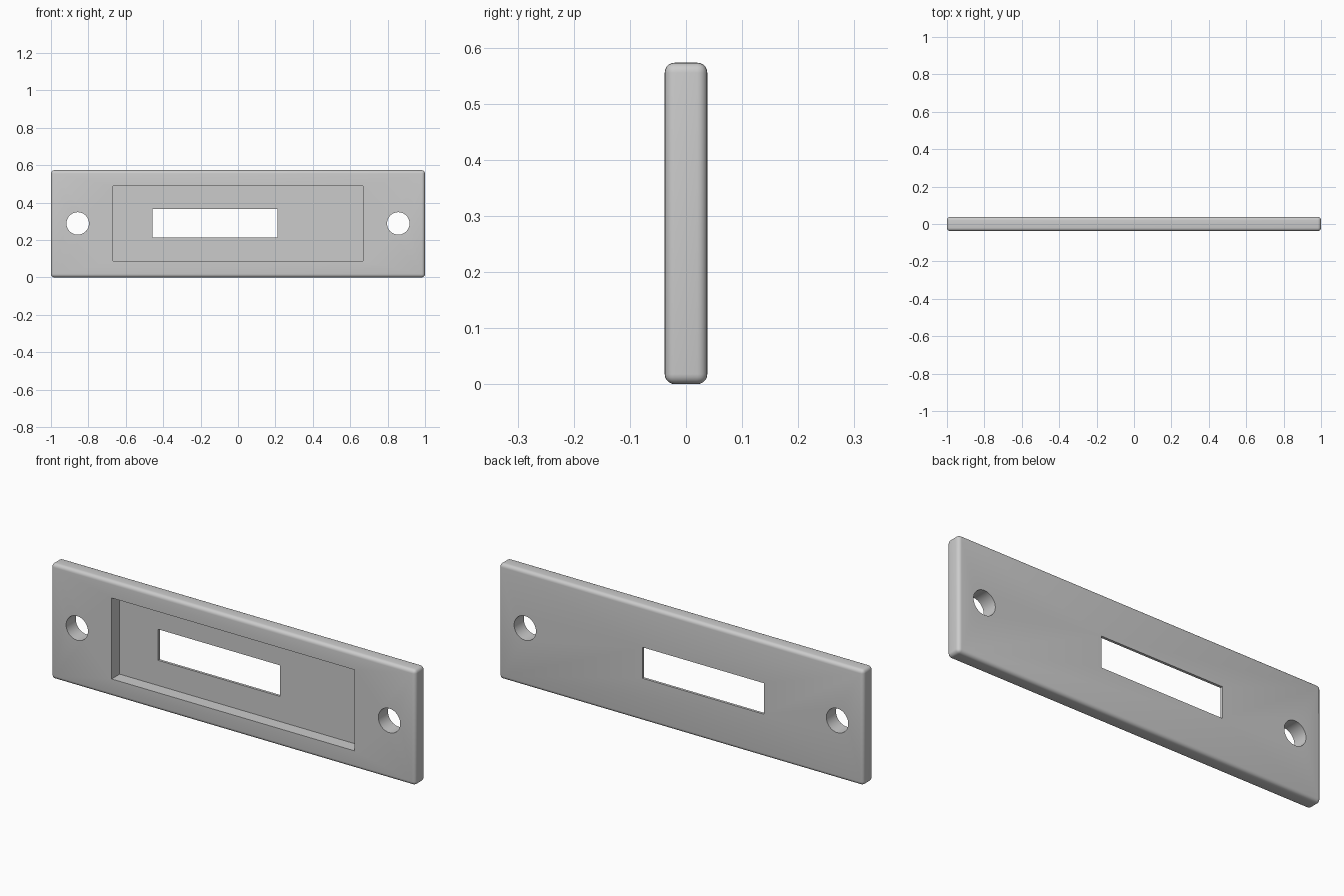
import bpy, math

if "Cube" in bpy.data.objects:
    bpy.data.objects.remove(bpy.data.objects["Cube"])

W, T, H = 2.0, 0.076, 0.573      # plate width, thickness, height
MID = H / 2


def box(name, x0, x1, y0, y1, z0, z1):
    bpy.ops.mesh.primitive_cube_add(size=1, location=((x0 + x1) / 2, (y0 + y1) / 2, (z0 + z1) / 2))
    ob = bpy.context.object
    ob.name = name
    ob.scale = (x1 - x0, y1 - y0, z1 - z0)
    bpy.ops.object.transform_apply(location=True, rotation=False, scale=True)
    return ob


# Plate with rounded outer edges
plate = box("face_plate", -W / 2, W / 2, -T / 2, T / 2, 0, H)
grey = bpy.data.materials.new("light grey")
grey.diffuse_color = (0.6, 0.6, 0.6, 1)
grey.use_nodes = True
grey.node_tree.nodes["Principled BSDF"].inputs["Base Color"].default_value = grey.diffuse_color
plate.data.materials.append(grey)
bevel = plate.modifiers.new("rounded_edges", 'BEVEL')
bevel.width = 0.018
bevel.segments = 5

# Front recess, leaving a thin back wall, and the window slot through it
cutters = [
    box("recess_cutter", -0.667, 0.667, -0.1, T / 2 - 0.013, 0.087, 0.489),
    box("slot_cutter", -0.456, 0.212, -0.1, 0.1, 0.212, 0.366),
]

# Screw holes at both ends
for side, x in (("left", -0.857), ("right", 0.857)):
    bpy.ops.mesh.primitive_cylinder_add(vertices=64, radius=0.06, depth=0.3,
                                        location=(x, 0, MID + 0.002),
                                        rotation=(math.pi / 2, 0, 0))
    bpy.context.object.name = side + "_hole_cutter"
    cutters.append(bpy.context.object)

for cutter in cutters:
    cutter.hide_render = True
    cut = plate.modifiers.new(cutter.name, 'BOOLEAN')
    cut.operation = 'DIFFERENCE'
    cut.solver = 'EXACT'
    cut.object = cutter

# Apply the cuts, remove the helpers and smooth the curved surfaces
bpy.ops.object.select_all(action='DESELECT')
plate.select_set(True)
bpy.context.view_layer.objects.active = plate
for name in [m.name for m in plate.modifiers]:
    bpy.ops.object.modifier_apply(modifier=name)
for cutter in cutters:
    bpy.data.objects.remove(cutter, do_unlink=True)
bpy.ops.object.shade_smooth_by_angle(angle=math.radians(30))
